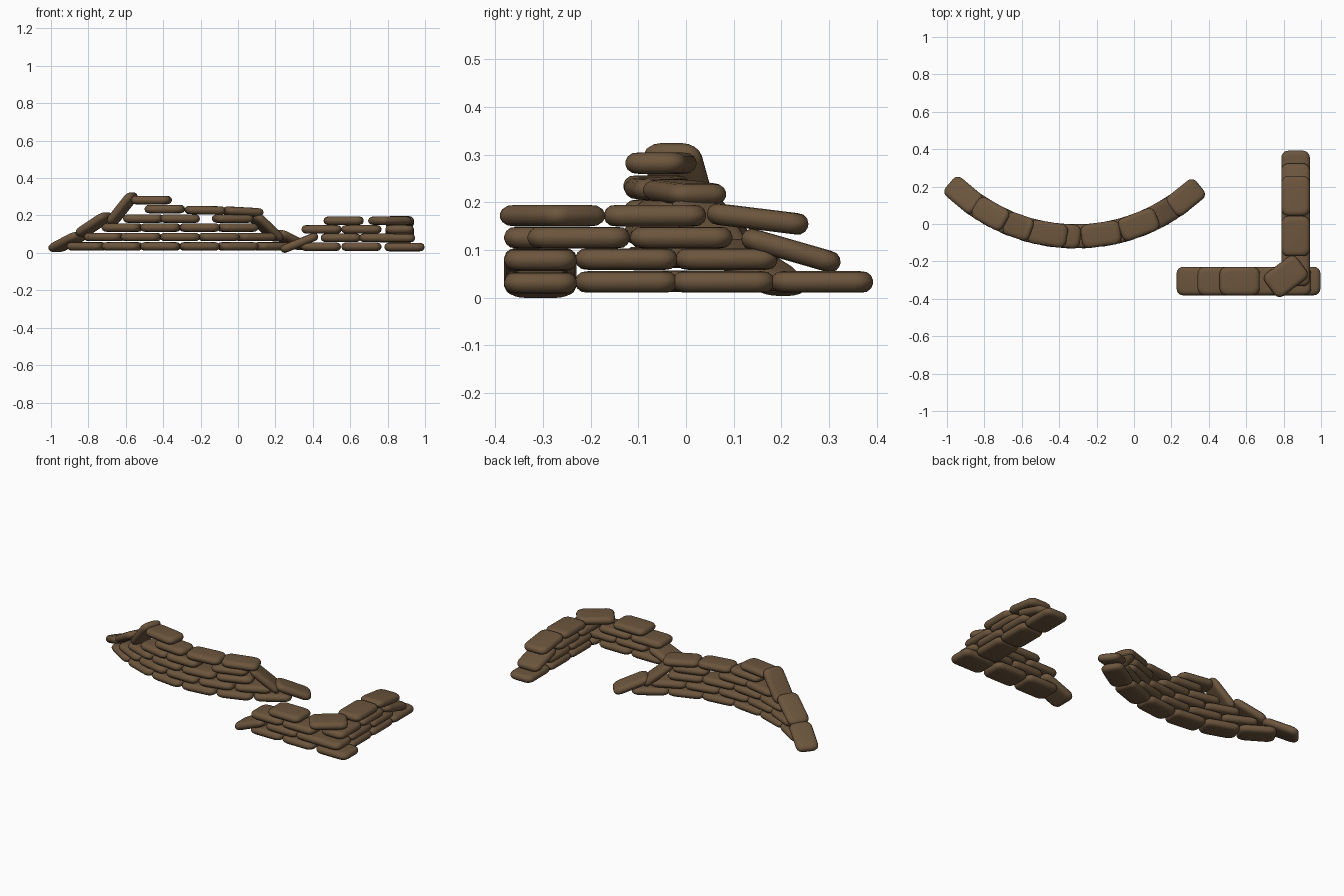
import bpy, bmesh, math
from mathutils import Matrix, Vector

if "Cube" in bpy.data.objects:
    bpy.data.objects.remove(bpy.data.objects["Cube"])

brown = bpy.data.materials.new("brown burlap")
brown.diffuse_color = (0.15, 0.092, 0.047, 1)
brown.use_nodes = True
brown.node_tree.nodes["Principled BSDF"].inputs["Base Color"].default_value = brown.diffuse_color


def outline(length, width, radius, inset):
    """Rounded rectangle, pulled in by the inset."""
    hx, hy, r = length / 2 - inset, width / 2 - inset, radius - inset * 0.25
    pts = []
    for k, (sx, sy) in enumerate([(1, 1), (-1, 1), (-1, -1), (1, -1)]):
        for j in range(5):
            a = math.radians(90 * k + 22.5 * j)
            pts.append((sx * (hx - r) + r * math.cos(a), sy * (hy - r) + r * math.sin(a)))
    return pts


def bag_mesh(name, length, width, height):
    """Pillow-shaped bag made from stacked outlines."""
    profile = [(0.026, -0.5), (0.013, -0.46), (0.004, -0.3), (0, -0.08),
               (0, 0.08), (0.004, 0.3), (0.013, 0.46), (0.026, 0.5)]
    bm = bmesh.new()
    rings = [[bm.verts.new((x, y, z * height)) for x, y in outline(length, width, 0.036, inset)]
             for inset, z in profile]
    for a, b in zip(rings, rings[1:]):
        for i in range(len(a)):
            j = (i + 1) % len(a)
            bm.faces.new((a[i], a[j], b[j], b[i]))
    bm.faces.new(rings[0][::-1])
    bm.faces.new(rings[-1])
    for f in bm.faces:
        f.smooth = True
    mesh = bpy.data.meshes.new(name)
    bm.to_mesh(mesh)
    bm.free()
    mesh.materials.append(brown)
    return mesh


def place(name, mesh, x, y, z, yaw=0, pitch=0):
    ob = bpy.data.objects.new(name, mesh)
    ob.matrix_world = (Matrix.Translation(Vector((x, y, z)))
                       @ Matrix.Rotation(math.radians(yaw), 4, 'Z')
                       @ Matrix.Rotation(math.radians(-pitch), 4, 'Y'))
    bpy.context.collection.objects.link(ob)


# Curved wall: each bag is given by its angle along the arc
slim = bag_mesh("slim_bag", 0.212, 0.128, 0.045)


def arc_bag(name, angle, z, pitch=0):
    a = math.radians(angle)
    place(name, slim, -0.31 + 0.935 * math.sin(a), 0.87 - 0.935 * math.cos(a), z, angle, pitch)


STEP = 12.8
for row, count in enumerate([6, 5, 4]):
    for i in range(count):
        arc_bag(f"curved_wall_row_{row + 1}", (i - (count - 1) / 2) * STEP, 0.035 + 0.05 * row)
for angle in (-12, 0, 17.5):
    arc_bag("curved_wall_row_4", angle, 0.183)
for angle, z, pitch in [(-5, 0.234, 0), (8.2, 0.228, -1), (21, 0.221, -3)]:
    arc_bag("curved_wall_row_5", angle, z, pitch)
arc_bag("curved_wall_top", -9.4, 0.282)

# Slumped bags at both ends of the curved wall
for angle, z, pitch in [(-40, 0.058, 22), (-29.3, 0.152, 30), (-19.3, 0.237, 50),
                        (29.3, 0.137, -40), (38.8, 0.069, -22)]:
    arc_bag("curved_wall_slumped", angle, z, pitch)

# Corner wall: front leg runs along x, side leg runs along y
wide = bag_mesh("wide_bag", 0.214, 0.152, 0.045)
FRONT_Y, SIDE_X = -0.305, 0.864
front_rows = [(0.033, (0.443, 0.66, 0.89)), (0.081, (0.55, 0.755, 0.84)),
              (0.126, (0.447, 0.66)), (0.172, (0.565,))]
side_rows = [(0.033, (-0.125, 0.078, 0.285)), (0.081, (-0.125, 0.085)),
             (0.126, (-0.225, -0.01)), (0.172, (-0.065,))]
for row, (z, xs) in enumerate(front_rows):
    for i, x in enumerate(xs):
        place(f"front_leg_row_{row + 1}", wide, x, FRONT_Y, z - 0.002 * (i == 2))
for row, (z, ys) in enumerate(side_rows):
    for y in ys:
        place(f"side_leg_row_{row + 1}", wide, SIDE_X, y, z, 90)

# Turned bag on the corner and slumped bags at the ends
place("corner_top", wide, 0.812, -0.28, 0.172, 37)
place("front_leg_slumped", wide, 0.328, FRONT_Y, 0.054, 0, 22)
place("side_leg_slumped_low", wide, SIDE_X, 0.22, 0.099, 90, -16)
place("side_leg_slumped_high", wide, SIDE_X, 0.15, 0.165, 90, -7)
